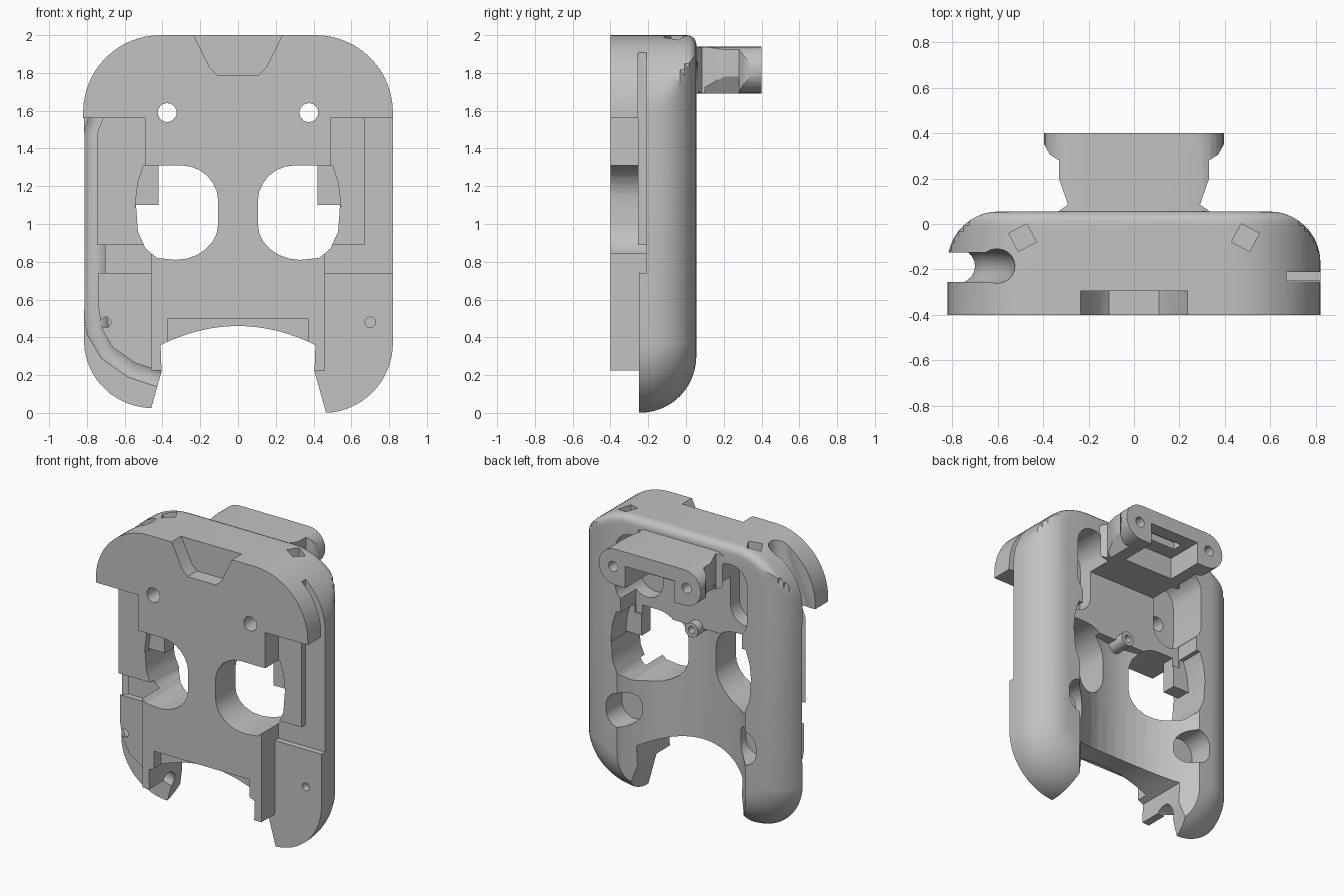
import bpy, bmesh
from math import pi, sin, cos, radians, sqrt
from mathutils import Matrix, Vector

if "Cube" in bpy.data.objects:
    bpy.data.objects.remove(bpy.data.objects["Cube"])

grey = bpy.data.materials.new("plain_grey")
grey.use_nodes = True
grey.diffuse_color = (0.54, 0.54, 0.54, 1)
for node in grey.node_tree.nodes:
    if node.type == "BSDF_PRINCIPLED":
        node.inputs["Base Color"].default_value = (0.54, 0.54, 0.54, 1)


def finish(name, bm):
    bmesh.ops.recalc_face_normals(bm, faces=bm.faces)
    mesh = bpy.data.meshes.new(name)
    bm.to_mesh(mesh)
    bm.free()
    mesh.materials.append(grey)
    ob = bpy.data.objects.new(name, mesh)
    bpy.context.collection.objects.link(ob)
    return ob


def loft(name, rings):
    """Closed solid through rings of equal point count."""
    bm = bmesh.new()
    loops = [[bm.verts.new(p) for p in ring] for ring in rings]
    n = len(loops[0])
    for a, b in zip(loops, loops[1:]):
        for i in range(n):
            j = (i + 1) % n
            bm.faces.new((a[i], a[j], b[j], b[i]))
    bm.faces.new(loops[0])
    bm.faces.new(loops[-1])
    bmesh.ops.triangulate(bm, faces=[f for f in bm.faces if len(f.verts) == 4])
    return finish(name, bm)


def prism(name, pts, y0, y1):
    return loft(name, [[(x, y, z) for x, z in pts] for y in (y0, y1)])


def box(name, x0, x1, y0, y1, z0, z1):
    return prism(name, [(x0, z0), (x1, z0), (x1, z1), (x0, z1)], y0, y1)


def pill(name, x, z0, z1, r, y0, y1, n=12):
    """Upright slot with round ends (a plain disc if z0 equals z1)."""
    pts = [(x + r * cos(pi * i / n), z1 + r * sin(pi * i / n)) for i in range(n + 1)]
    pts += [(x - r * cos(pi * i / n), z0 - r * sin(pi * i / n)) for i in range(n + 1)]
    if z0 == z1:
        pts = pts[:n] + pts[n + 1:-1]
    return prism(name, pts, y0, y1)


def tube(name, path, y, r, n=20):
    """Round bar along an xz path at constant depth."""
    path = [Vector((x, y, z)) for x, z in path]
    rings = []
    for i, p in enumerate(path):
        t = (path[min(i + 1, len(path) - 1)] - path[max(i - 1, 0)]).normalized()
        side = t.cross(Vector((0, 1, 0)))
        rings.append([p + r * (cos(2 * pi * k / n) * side + sin(2 * pi * k / n) * Vector((0, 1, 0)))
                      for k in range(n)])
    return loft(name, rings)


def reach(mesh):
    return max(max(abs(v.co.x), abs(v.co.y)) for v in mesh.vertices)


def combine(target, other, operation="DIFFERENCE"):
    """Apply a boolean; a cut that grows the part is redone tolerantly."""
    before = target.data.copy()
    for tolerant in (False, True):
        mod = target.modifiers.new("combine", "BOOLEAN")
        mod.operation, mod.object, mod.solver = operation, other, "EXACT"
        mod.use_hole_tolerant = mod.use_self = tolerant
        bpy.context.view_layer.objects.active = target
        bpy.ops.object.modifier_apply(modifier=mod.name)
        if reach(target.data) <= reach(before) + 0.001:
            break
        if not tolerant:
            target.data = before.copy()
    bpy.data.meshes.remove(before)
    bpy.data.objects.remove(other)


# Body: rounded slab, large upright fillets at the sides, small fillet on top
BACK = 0.055
SIDE = 0.225


def inset(f, y):
    d = max(y - (BACK - f), 0)
    return f - sqrt(max(f * f - d * d, 0))


outline = []
for cx, cz, r, start in ((0.41, 1.59, 0.41, 0), (-0.41, 1.59, 0.41, 90),
                         (-0.45, 0.37, 0.37, 180), (0.45, 0.37, 0.37, 270)):
    for i in range(17):
        a = radians(start + 90 * i / 16)
        outline.append((cx + r * cos(a), cz + r * sin(a), cos(a), sin(a)))
rings = [[(x, -0.4, z) for x, z, u, v in outline]]
for k in range(13):
    y = BACK - 0.3 * (1 - sin(pi / 2 * k / 12))
    limit = 0.82 - inset(SIDE, y)
    ring = []
    for x, z, u, v in outline:
        d = inset(SIDE - 0.075 * v if z < 0.38 else 0.05, y)
        ring.append((max(-limit, min(limit, x - u * d)), y, z - v * d))
    rings.append(ring)
body = loft("main_body", rings)

# Strap slot and lowered strip on one side
combine(body, box("strap_strip", 0.67, 1, -0.6, -0.21, 0.8, 1.56))
combine(body, box("strap_slot", 0.67, 1, -0.253, -0.21, 1.5, 1.91))

# Cable channel down the whole of the other side, open outwards
route = [(-0.59, 2.08), (-0.61, 1.88), (-0.66, 1.72), (-0.73, 1.6), (-0.775, 1.48), (-0.775, 0.55),
         (-0.755, 0.43), (-0.69, 0.32), (-0.56, 0.23), (-0.36, 0.165)]
channel = tube("cable_channel", route, -0.185, 0.076)
combine(channel, prism("channel_mouth", route + [(-0.36, -0.1), (-1, -0.1), (-1, 2.08)],
                       -0.256, -0.125), "UNION")
combine(body, channel)

# Opening between the legs, with an arched top
arch = [-0.41 + 0.82 * i / 16 for i in range(17)]
combine(body, prism("leg_opening", [(-0.48, -0.05), (-0.405, 0.22)]
                    + [(x, 0.46 - 0.6 * x * x) for x in arch]
                    + [(0.405, 0.22), (0.48, -0.05)], -0.6, 0.6))
combine(body, box("lower_front_step", -1, 1, -0.6, -0.25, -0.1, 0.225))
combine(body, box("front_edge_notch", -0.37, 0.37, -0.6, -0.32, 0.3, 0.5))

# Concave saddle on the back, and the recess above it
saddle = [[(0.6 * cos(2 * pi * i / 48), 0.37 + 0.56 * sin(2 * pi * i / 48), z) for i in range(48)]
          for z in (-0.1, 1.27)]
combine(body, loft("saddle_cut", saddle))
combine(body, box("upper_recess", -0.47, 0.47, -0.12, 0.3, 1.25, 1.69))

# Notch in the middle of the top edge
combine(body, prism("top_notch", [(-0.245, 2.02), (-0.15, 1.83), (-0.11, 1.79), (0.11, 1.79),
                                  (0.15, 1.83), (0.245, 2.02)], -0.6, -0.295))

eye = [(0.3 - 0.195 * cos(radians(a)), 1.12 + 0.19 * sin(radians(a))) for a in range(0, 91, 15)]
eye += [(0.42, 1.31), (0.42, 1.1), (0.54, 1.1), (0.53, 0.96), (0.49, 0.87), (0.43, 0.82)]
eye += [(0.33 - 0.225 * sin(radians(a)), 1.0 - 0.19 * cos(radians(a))) for a in range(0, 91, 15)]

# Mirrored features on both sides
for s in (1, -1):
    def sbox(name, x0, x1, *rest):
        return box(name, min(s * x0, s * x1), max(s * x0, s * x1), *rest)

    # The outer corner of each opening keeps a thin ledge between two pockets
    corner = [(s * x, z) for x, z in ((0.41, 1.09), (0.545, 1.09), (0.53, 1.22), (0.5, 1.31),
                                      (0.41, 1.31))]
    cuts = [
        sbox("side_step", 0.49, 1, -0.6, -0.255, 0.89, 1.56),
        sbox("cross_groove", 0.46, 1, -0.6, -0.21, 0.74, 0.89),
        sbox("leg_step", 0.46, 1, -0.6, -0.25, -0.1, 0.74),
        prism("eye_opening", [(s * x, z) for x, z in eye], -0.6, 0.6),
        prism("front_corner_pocket", corner, -0.6, -0.21),
        prism("rear_corner_pocket", corner, -0.11, 0.6),
        pill("screw_hole", s * 0.375, 1.59, 1.59, 0.05, -0.6, 0.3),
        pill("upper_well", s * 0.385, 1.5, 1.75, 0.125, -0.22, 0.3),
        pill("rail_scoop", s * 0.48, 0.6, 0.64, 0.1, -0.12, 0.3),
        pill("pin_hole", s * 0.7, 0.48, 0.48, 0.028, -0.6, -0.2, 6),
    ]
    pocket = box("top_pocket", -0.045, 0.045, -0.045, 0.045, -0.07, 0.1)
    pocket.data.transform(Matrix.Translation((s * 0.49, -0.06, 1.97))
                          @ Matrix.Rotation(s * radians(-28), 4, "Z"))
    for cutter in cuts + [pocket]:
        combine(body, cutter)

# Small hook under the upper recess
hook = pill("hook", 0, 1.27, 1.27, 0.05, -0.22, -0.06)
combine(hook, pill("hook_hole", 0, 1.27, 1.27, 0.025, -0.5, 0.3))

# Rear mount: plan shape trimmed by a round-ended flange profile
half = [(0.34, -0.15), (0.34, 0.05), (0.29, 0.085), (0.33, 0.2), (0.33, 0.28),
        (0.37, 0.305), (0.395, 0.35), (0.395, 0.4)]
plan = half + [(-x, y) for x, y in reversed(half)]
mount = loft("rear_mount", [[(x, y, z) for x, y in plan] for z in (1.5, 2.1)])
ends = [(0.27 + 0.125 * sin(radians(a)), 1.815 + 0.125 * cos(radians(a))) for a in range(0, 181, 15)]
combine(mount, prism("flange_profile", ends + [(-x, z) for x, z in reversed(ends)], -0.5, 0.6),
        "INTERSECT")
combine(mount, box("mount_cavity", -0.19, 0.19, 0.14, 0.6, 1.6, 1.84))
combine(mount, box("mount_slot", -0.13, 0.13, 0.24, 0.31, 1.8, 1.89))
# Keep the part of the mount inside the body clear of the wells
for s in (1, -1):
    combine(mount, pill("well_clearance", s * 0.385, 1.5, 1.75, 0.125, -0.22, 0.06))
    combine(mount, pill("bolt_hole", s * 0.285, 1.815, 1.815, 0.035, 0.2, 0.6))
    lug = [(s * 0.22, 1.6), (s * 0.5, 1.6), (s * 0.5, 1.78), (s * 0.33, 1.78)]
    combine(mount, prism("underside_relief", lug, 0.1, 0.28))

for ob in (body, hook, mount):
    bpy.ops.object.select_all(action="DESELECT")
    ob.select_set(True)
    bpy.context.view_layer.objects.active = ob
    bpy.ops.object.shade_smooth_by_angle(angle=radians(30))
